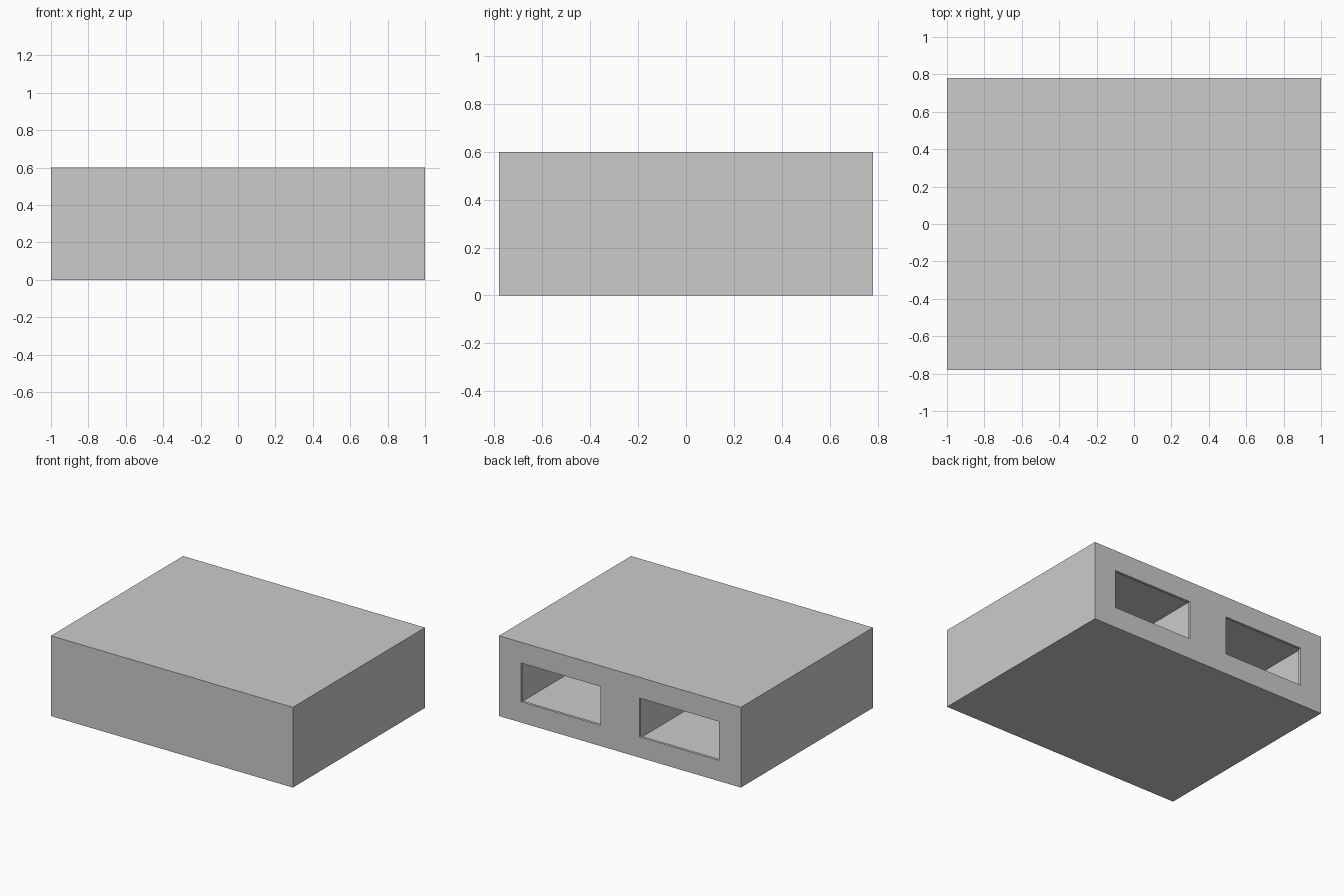
import bpy

if "Cube" in bpy.data.objects:
    bpy.data.objects.remove(bpy.data.objects["Cube"])

W, D, H = 2.0, 1.56, 0.6      # outer size
T = 0.02                      # wall thickness


def box(name, lo, hi):
    """Axis-aligned box between two corners."""
    bpy.ops.mesh.primitive_cube_add(
        size=1, location=[(a + b) / 2 for a, b in zip(lo, hi)])
    ob = bpy.context.object
    ob.name = name
    ob.scale = [b - a for a, b in zip(lo, hi)]
    bpy.ops.object.transform_apply(location=True, rotation=False, scale=True)
    return ob


def cut(target, cutter):
    """Subtract the cutter from the target and remove it."""
    mod = target.modifiers.new("cut", 'BOOLEAN')
    mod.operation = 'DIFFERENCE'
    mod.solver = 'EXACT'
    mod.object = cutter
    cutter.hide_render = True
    bpy.context.view_layer.objects.active = target
    bpy.ops.object.modifier_apply(modifier=mod.name)
    bpy.data.objects.remove(cutter)


# Closed outer block
case = box("hollow_case", (-W / 2, -D / 2, 0), (W / 2, D / 2, H))

for side in (-1, 1):
    # Rectangular window in the back wall
    xs = sorted((side * 0.16, side * 0.82))
    cut(case, box("window_cutter", (xs[0], D / 2 - 0.2, 0.155),
                  (xs[1], D / 2 + 0.1, 0.445)))
    # Chamber behind it, leaving thin walls and a centre divider
    xs = sorted((side * T / 2, side * (W / 2 - T)))
    cut(case, box("chamber_cutter", (xs[0], -D / 2 + T, T),
                  (xs[1], D / 2 - T, H - T)))
